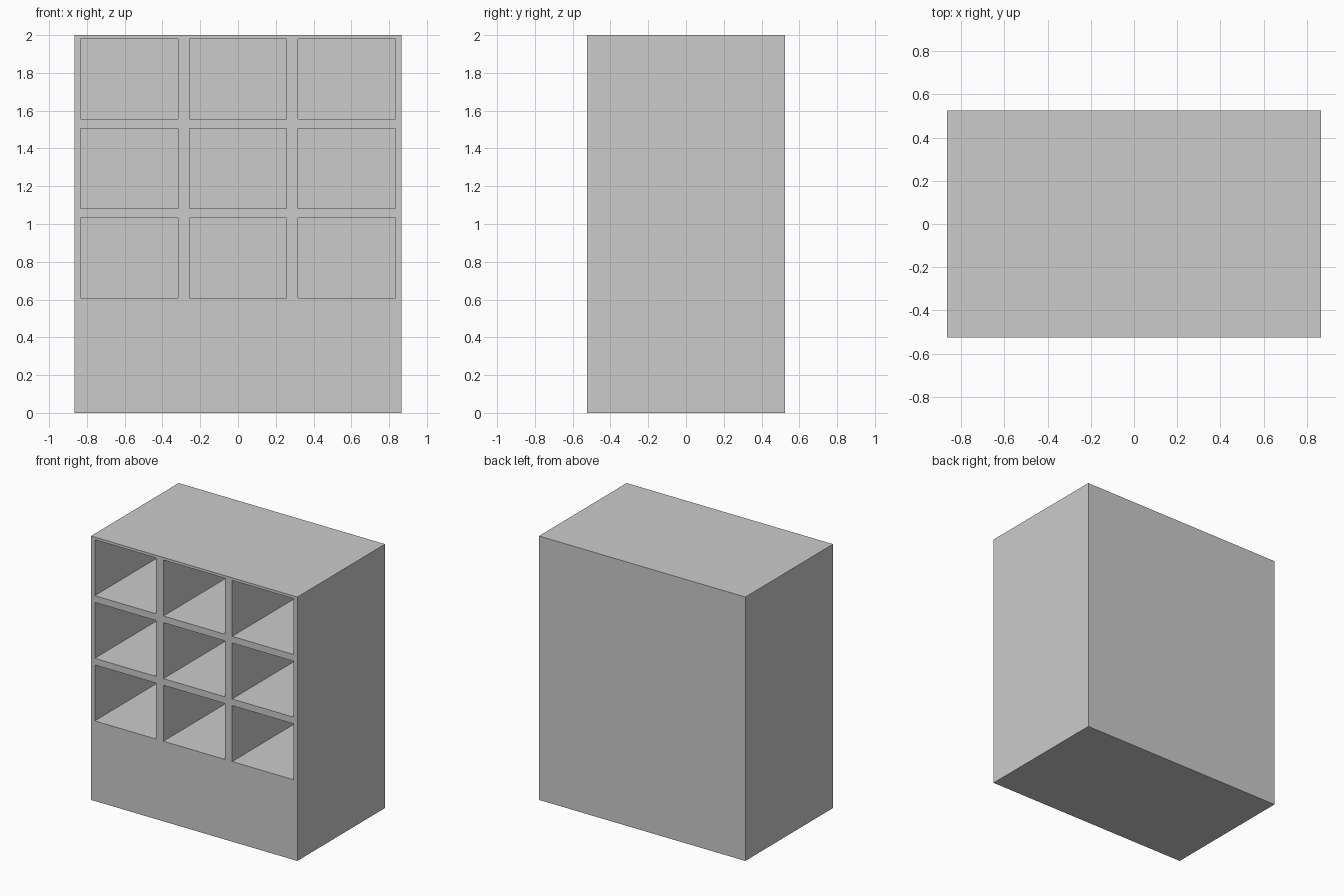
import bpy
import bmesh
from mathutils import Matrix, Vector

if "Cube" in bpy.data.objects:
    bpy.data.objects.remove(bpy.data.objects["Cube"])

WIDTH, DEPTH, HEIGHT = 1.73, 1.05, 2.0
CELL_W, CELL_H = 0.515, 0.424
PITCH_X, PITCH_Z = 0.576, 0.4745
TOP_RAIL, BACK_PANEL = 0.02, 0.03


def add_box(bm, lo, hi):
    lo, hi = Vector(lo), Vector(hi)
    matrix = Matrix.Translation((lo + hi) / 2) @ Matrix.Diagonal((*(hi - lo), 1))
    bmesh.ops.create_cube(bm, size=1, matrix=matrix)


def make_object(name, boxes):
    bm = bmesh.new()
    for lo, hi in boxes:
        add_box(bm, lo, hi)
    mesh = bpy.data.meshes.new(name)
    bm.to_mesh(mesh)
    bm.free()
    obj = bpy.data.objects.new(name, mesh)
    bpy.context.collection.objects.link(obj)
    return obj


# Solid cabinet body with its plain base
cabinet = make_object("cabinet", [
    ((-WIDTH / 2, -DEPTH / 2, 0), (WIDTH / 2, DEPTH / 2, HEIGHT))])

# Three by three deep compartments, open at the front
cells = []
for row in range(3):
    top = HEIGHT - TOP_RAIL - row * PITCH_Z
    for col in (-1, 0, 1):
        x = col * PITCH_X
        cells.append(((x - CELL_W / 2, -DEPTH / 2 - 0.1, top - CELL_H),
                      (x + CELL_W / 2, DEPTH / 2 - BACK_PANEL, top)))
cutter = make_object("compartment_cutter", cells)
cutter.hide_render = True

# Carve the compartments, then drop the cutter
carve = cabinet.modifiers.new("compartments", 'BOOLEAN')
carve.operation = 'DIFFERENCE'
carve.solver = 'EXACT'
carve.object = cutter
bpy.context.view_layer.objects.active = cabinet
bpy.ops.object.modifier_apply(modifier=carve.name)
bpy.data.objects.remove(cutter)
